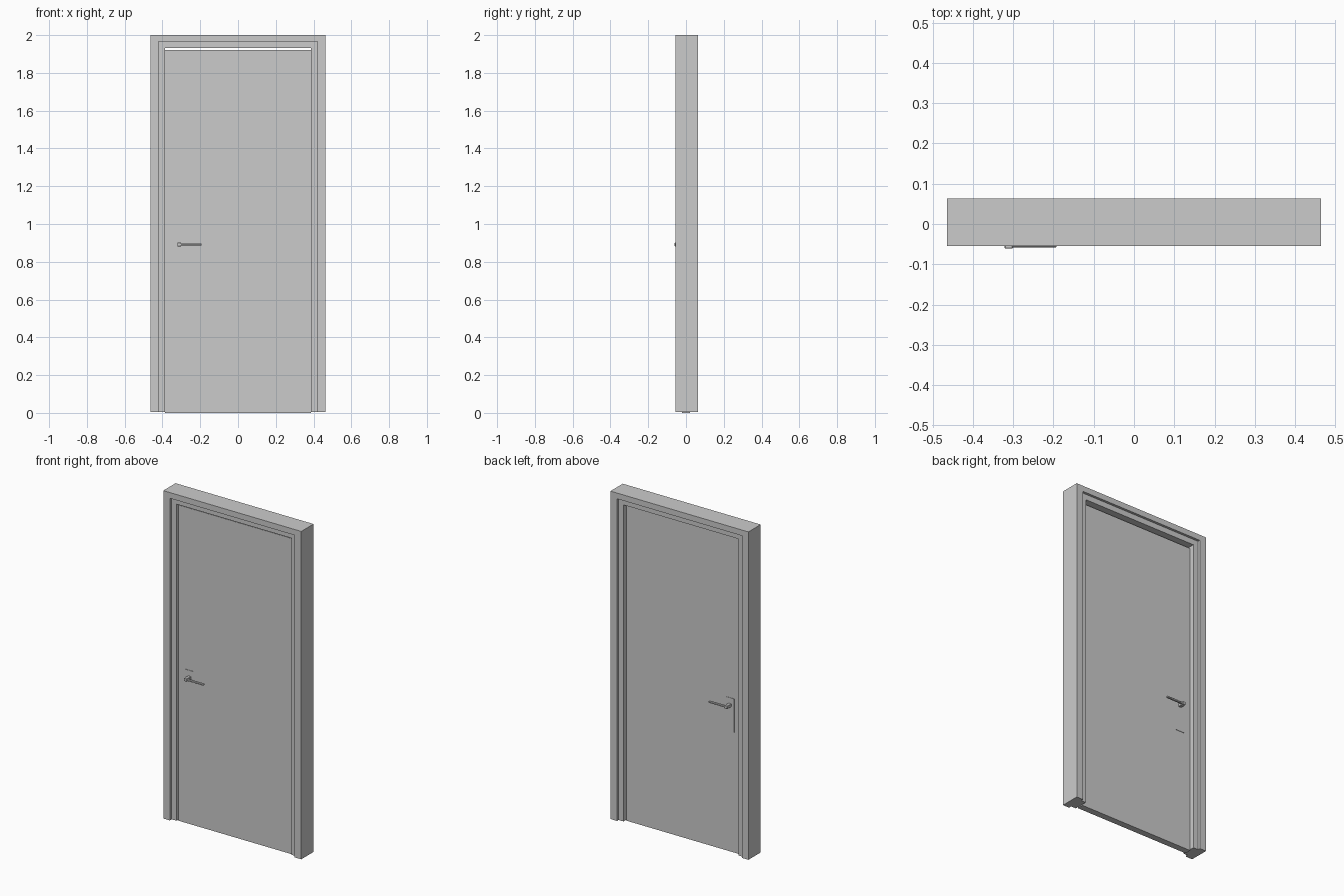
import bpy
import bmesh
from mathutils import Vector

cube = bpy.data.objects.get("Cube")
if cube:
    bpy.data.objects.remove(cube, do_unlink=True)

# One plain grey for everything
grey = bpy.data.materials.new("plain_grey")
grey.use_nodes = True
grey.diffuse_color = (0.6, 0.6, 0.6, 1)
grey.node_tree.nodes["Principled BSDF"].inputs["Base Color"].default_value = (0.6, 0.6, 0.6, 1)


def finish(name, bm):
    bmesh.ops.recalc_face_normals(bm, faces=bm.faces)
    mesh = bpy.data.meshes.new(name)
    bm.to_mesh(mesh)
    bm.free()
    mesh.materials.append(grey)
    obj = bpy.data.objects.new(name, mesh)
    bpy.context.collection.objects.link(obj)
    return obj


def box(name, low, high, bevel=0.0):
    low, high = Vector(low), Vector(high)
    bm = bmesh.new()
    bmesh.ops.create_cube(bm, size=1)
    for v in bm.verts:
        v.co = (low + high) / 2 + v.co * (high - low)
    obj = finish(name, bm)
    if bevel:
        mod = obj.modifiers.new("soft_edges", "BEVEL")
        mod.width = bevel
        mod.segments = 1
    return obj


# Frame: a stepped section carried up one side, across the head and down
FRAME_BOTTOM = 0.006
section = [  # (y, half width, head height)
    (-0.055, 0.464, 2.0), (-0.055, 0.420, 1.965),
    (-0.037, 0.420, 1.965), (-0.037, 0.387, 1.931),
    (0.048, 0.387, 1.931), (0.048, 0.420, 1.965),
    (0.063, 0.420, 1.965), (0.063, 0.464, 2.0),
]
bm = bmesh.new()
rings = []
for side, at_top in ((-1, False), (-1, True), (1, True), (1, False)):
    rings.append([bm.verts.new((side * w, y, h if at_top else FRAME_BOTTOM))
                  for y, w, h in section])
n = len(section)
for a, b in zip(rings, rings[1:]):
    for i in range(n):
        j = (i + 1) % n
        bm.faces.new((a[i], a[j], b[j], b[i]))
bm.faces.new(rings[0])
bm.faces.new(rings[-1])
finish("door_frame", bm)

# Door leaf, with a small gap under the head
DOOR_Y = 0.02
box("door_leaf", (-0.387, -DOOR_Y, 0), (0.387, DOOR_Y, 1.92))

# Hinges in the front joint
for name, z in (("lower_hinge", 0.23), ("upper_hinge", 1.61)):
    box(name, (0.379, -0.025, z), (0.386, -0.015, z + 0.12))


def handle_part(name, s, x, y, z, bevel=0.0):
    """Box whose y range is measured outwards from the middle of the door."""
    ya, yb = sorted((s * y[0], s * y[1]))
    box(name, (x[0], ya, z[0]), (x[1], yb, z[1]), bevel)


# Plate, neck and lever on both faces
for side, s in (("front", -1), ("back", 1)):
    handle_part(side + "_handle_plate", s, (-0.340, -0.284), (0.018, 0.0225), (0.73, 0.935))
    handle_part(side + "_handle_neck", s, (-0.321, -0.301), (0.021, 0.061), (0.882, 0.901), 0.002)
    handle_part(side + "_handle_lever", s, (-0.304, -0.192), (0.046, 0.058), (0.886, 0.897), 0.002)
